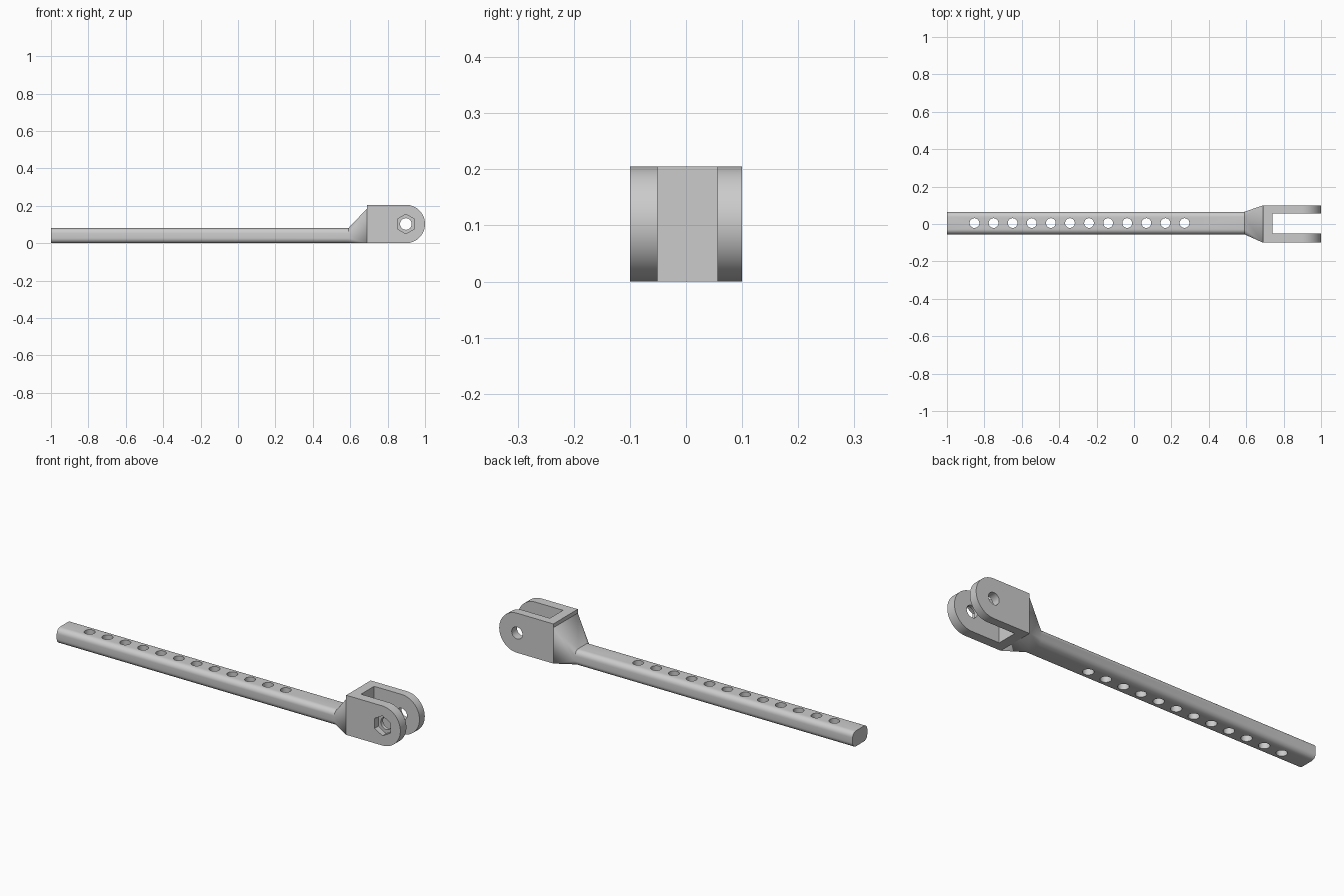
import bpy, bmesh, math
from mathutils import Matrix

if "Cube" in bpy.data.objects:
    bpy.data.objects.remove(bpy.data.objects["Cube"])

metal = bpy.data.materials.new("plain grey")
metal.diffuse_color = (0.6, 0.6, 0.6, 1)
metal.use_nodes = True
metal.node_tree.nodes["Principled BSDF"].inputs["Base Color"].default_value = metal.diffuse_color

PIN_X, PIN_Z, R = 0.8975, 0.1025, 0.1025   # rounded fork end
HOLE_Y = 0.005                             # centre line of the bar


def finish(name, bm):
    bmesh.ops.recalc_face_normals(bm, faces=bm.faces[:])
    mesh = bpy.data.meshes.new(name)
    bm.to_mesh(mesh)
    bm.free()
    obj = bpy.data.objects.new(name, mesh)
    bpy.context.collection.objects.link(obj)
    mesh.materials.append(metal)
    return obj


def loft(name, rings):
    bm = bmesh.new()
    loops = [[bm.verts.new(p) for p in ring] for ring in rings]
    for a, b in zip(loops, loops[1:]):
        for i in range(len(a)):
            j = (i + 1) % len(a)
            bm.faces.new((a[i], a[j], b[j], b[i]))
    bm.faces.new(loops[0])
    bm.faces.new(loops[-1])
    bmesh.ops.remove_doubles(bm, verts=bm.verts[:], dist=1e-5)
    return finish(name, bm)


def rounded_ring(x, y0, y1, z0, z1, r, steps=6):
    pts = []
    corners = [(y1 - r, z1 - r), (y0 + r, z1 - r), (y0 + r, z0 + r), (y1 - r, z0 + r)]
    for k, (cy, cz) in enumerate(corners):
        for s in range(steps + 1):
            a = math.pi / 2 * (k + s / steps)
            pts.append((x, cy + r * math.cos(a), cz + r * math.sin(a)))
    return pts


def prism(bm, centre, radius, length, sides, along_y=False):
    m = Matrix.Translation(centre)
    if along_y:
        m = m @ Matrix.Rotation(math.pi / 2, 4, 'X')
    bmesh.ops.create_cone(bm, cap_ends=True, segments=sides, radius1=radius,
                          radius2=radius, depth=length, matrix=m)


def cut(obj, cutter):
    mod = obj.modifiers.new("cut", 'BOOLEAN')
    mod.operation = 'DIFFERENCE'
    mod.solver = 'EXACT'
    mod.object = cutter
    bpy.ops.object.select_all(action='DESELECT')
    bpy.context.view_layer.objects.active = obj
    obj.select_set(True)
    bpy.ops.object.modifier_apply(modifier=mod.name)
    bpy.data.objects.remove(cutter)


def smooth(obj):
    bpy.ops.object.select_all(action='DESELECT')
    bpy.context.view_layer.objects.active = obj
    obj.select_set(True)
    bpy.ops.object.shade_smooth_by_angle(angle=math.radians(25))


# Rounded bar flaring into a rectangular neck
bar = loft("bar_and_neck", [
    rounded_ring(-1, -0.055, 0.065, 0, 0.08, 0.027),
    rounded_ring(0.59, -0.055, 0.065, 0, 0.08, 0.027),
    rounded_ring(0.69, -0.1, 0.1, 0, 0.185, 0.0)])

# Row of adjustment holes
bm = bmesh.new()
for i in range(12):
    prism(bm, (-0.853 + i * 0.1021, HOLE_Y, 0.04), 0.026, 0.3, 32)
cut(bar, finish("adjustment_holes", bm))

# Open the neck where it meets the fork
bm = bmesh.new()
bm.from_mesh(bar.data)
inner = [f for f in bm.faces if f.calc_center_median().x > 0.689]
bmesh.ops.delete(bm, geom=inner, context='FACES')
bm.to_mesh(bar.data)
bm.free()

# Fork block with a round end
outline = [(0.69, 2 * R), (0.69, 0)]
for i in range(33):
    a = -math.pi / 2 + math.pi * i / 32
    outline.append((PIN_X + R * math.cos(a), PIN_Z + R * math.sin(a)))
fork = loft("fork", [[(x, y, z) for x, z in outline] for y in (-0.1, 0.1)])

# Slot between the two arms
bm = bmesh.new()
bmesh.ops.create_cube(bm, size=1, matrix=Matrix.Translation((0.94, 0.003, 0.1))
                      @ Matrix.Diagonal((0.4, 0.107, 0.6, 1)))
cut(fork, finish("fork_slot", bm))

# Pin hole through both arms
bm = bmesh.new()
prism(bm, (PIN_X, 0, PIN_Z), 0.031, 0.4, 32, True)
cut(fork, finish("pin_hole", bm))

# Hexagonal nut pocket on the front arm
bm = bmesh.new()
prism(bm, (PIN_X, -0.1, PIN_Z), 0.052, 0.06, 6, True)
cut(fork, finish("nut_pocket", bm))

for part in (bar, fork):
    smooth(part)
